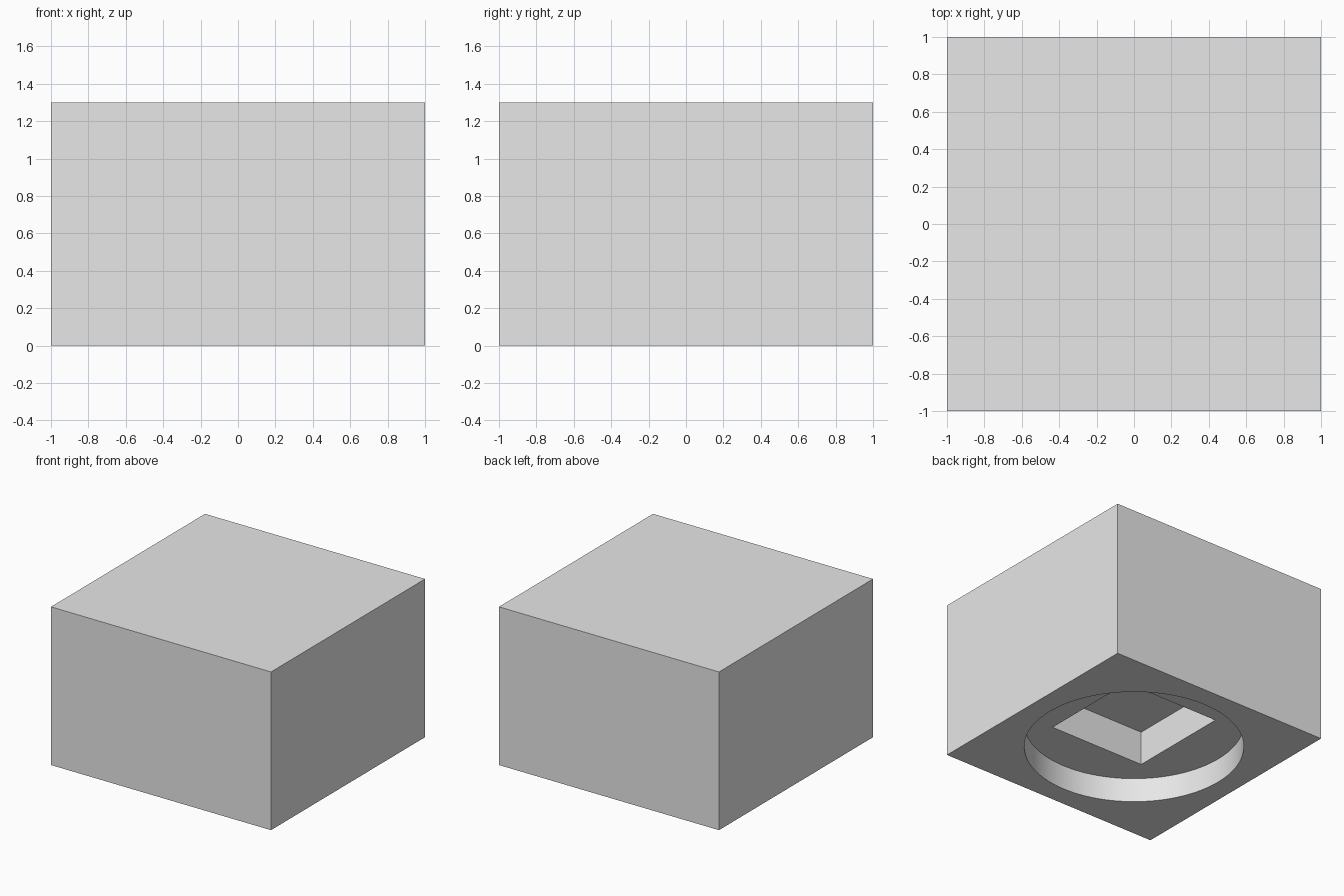
import bpy

cube = bpy.data.objects.get("Cube")
if cube:
    bpy.data.objects.remove(cube, do_unlink=True)

HEIGHT = 1.3
RECESS_RADIUS, RECESS_DEPTH = 0.827, 0.2
SOCKET_SIDE, SOCKET_TOP = 0.87, 0.48
OVERLAP = 0.1

grey = bpy.data.materials.new("light grey")
grey.use_nodes = True
colour = (0.8, 0.8, 0.8, 1)
grey.diffuse_color = colour
grey.node_tree.nodes["Principled BSDF"].inputs["Base Color"].default_value = colour


def finish(name):
    obj = bpy.context.object
    obj.name = obj.data.name = name
    obj.data.materials.append(grey)
    return obj


def box(name, side, bottom, top):
    bpy.ops.mesh.primitive_cube_add(size=1, location=(0, 0, (bottom + top) / 2))
    bpy.context.object.scale = (side, side, top - bottom)
    bpy.ops.object.transform_apply(location=True, rotation=False, scale=True)
    return finish(name)


def cut(target, cutter):
    cutter.hide_render = True
    mod = target.modifiers.new("cut", 'BOOLEAN')
    mod.operation = 'DIFFERENCE'
    mod.solver = 'EXACT'
    mod.object = cutter
    bpy.ops.object.select_all(action='DESELECT')
    target.select_set(True)
    bpy.context.view_layer.objects.active = target
    bpy.ops.object.modifier_apply(modifier=mod.name)
    bpy.data.objects.remove(cutter, do_unlink=True)


# Solid block
block = box("block", 2, 0, HEIGHT)

# Round recess in the underside
bpy.ops.mesh.primitive_cylinder_add(
    vertices=96, radius=RECESS_RADIUS, depth=RECESS_DEPTH + OVERLAP,
    location=(0, 0, (RECESS_DEPTH - OVERLAP) / 2))
cut(block, finish("recess_cutter"))

# Square socket in the roof of the recess
cut(block, box("socket_cutter", SOCKET_SIDE, RECESS_DEPTH - OVERLAP, SOCKET_TOP))

# Smooth recess wall, sharp corners
bpy.ops.object.shade_smooth_by_angle()
